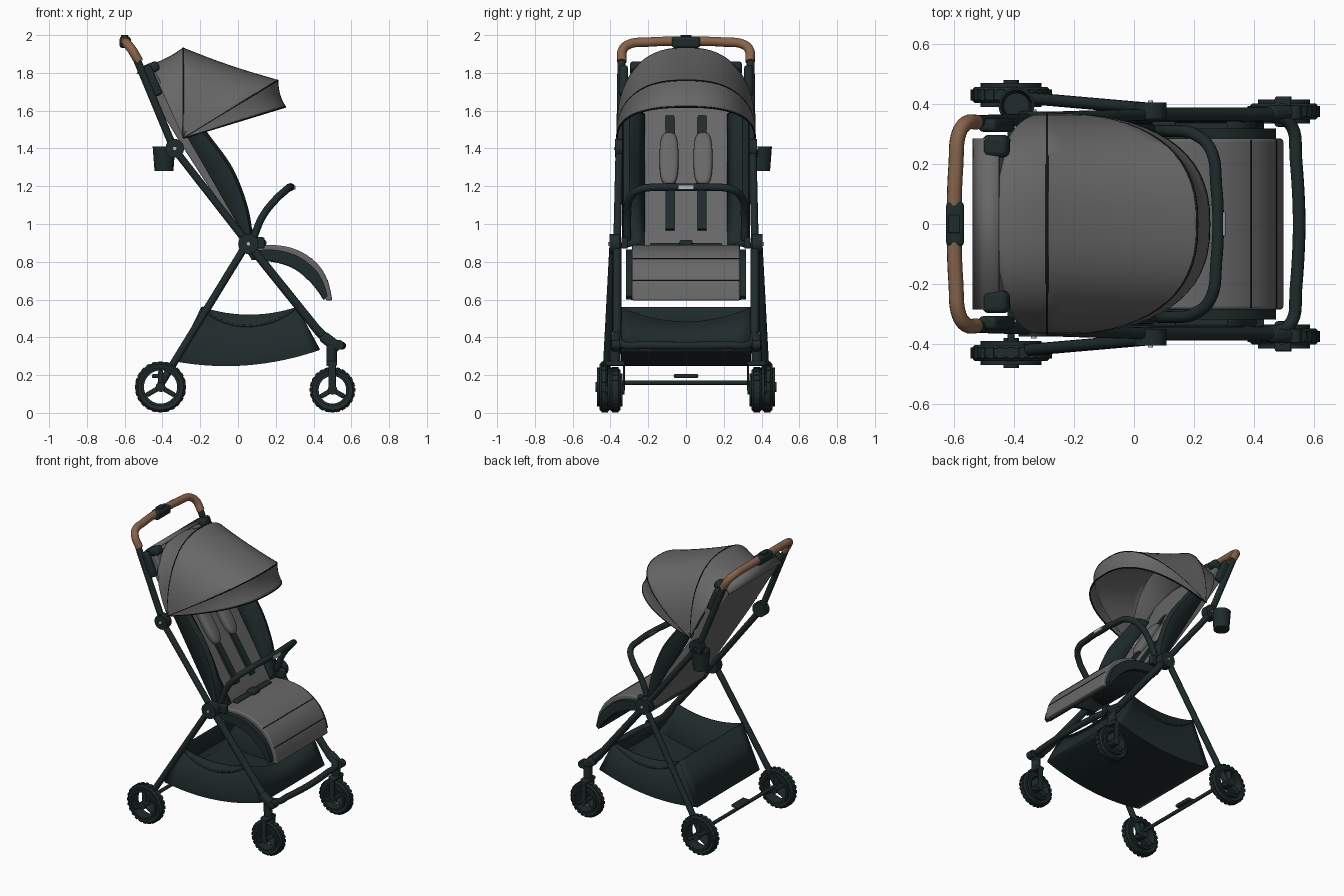
import bpy, bmesh, math
from mathutils import Matrix, Vector

if "Cube" in bpy.data.objects:
    bpy.data.objects.remove(bpy.data.objects["Cube"])


def material(name, rgb):
    m = bpy.data.materials.new(name)
    m.use_nodes = True
    m.diffuse_color = (*rgb, 1)
    m.node_tree.nodes["Principled BSDF"].inputs["Base Color"].default_value = (*rgb, 1)
    return m


DARK = material("dark green black", (0.014, 0.024, 0.024))
GREY = material("grey fabric", (0.138, 0.137, 0.136))
BROWN = material("brown leather", (0.245, 0.125, 0.07))
SILVER = material("light grey", (0.5, 0.5, 0.5))
BLACK = material("black piping", (0.006, 0.008, 0.008))
parts = []


def finish(ob, mat, mirror=False, thick=0, bevel=0):
    ob.data.materials.clear()
    ob.data.materials.append(mat)
    if thick:
        s = ob.modifiers.new("Thickness", "SOLIDIFY")
        s.thickness, s.offset = thick, 0
    if bevel:
        b = ob.modifiers.new("Bevel", "BEVEL")
        b.width, b.segments, b.limit_method = bevel, 3, "ANGLE"
    if mirror:
        ob.modifiers.new("Mirror", "MIRROR").use_axis = (False, True, False)
    parts.append(ob)
    return ob


def from_bmesh(name, bm, mat, **kw):
    bmesh.ops.recalc_face_normals(bm, faces=bm.faces)
    me = bpy.data.meshes.new(name)
    bm.to_mesh(me)
    bm.free()
    ob = bpy.data.objects.new(name, me)
    bpy.context.collection.objects.link(ob)
    return finish(ob, mat, **kw)


def tube(name, pts, r, mat=DARK, smooth=False, mirror=False):
    cu = bpy.data.curves.new(name, "CURVE")
    cu.dimensions, cu.bevel_depth, cu.bevel_resolution = "3D", r, 5
    cu.use_fill_caps, cu.resolution_u = True, 8
    sp = cu.splines.new("BEZIER")
    sp.bezier_points.add(len(pts) - 1)
    for bp, p in zip(sp.bezier_points, pts):
        bp.co = p
        bp.handle_left_type = bp.handle_right_type = "AUTO" if smooth else "VECTOR"
    ob = bpy.data.objects.new(name, cu)
    bpy.context.collection.objects.link(ob)
    bpy.ops.object.select_all(action="DESELECT")
    ob.select_set(True)
    bpy.context.view_layer.objects.active = ob
    bpy.ops.object.convert(target="MESH")
    return finish(bpy.context.view_layer.objects.active, mat, mirror=mirror)


def arch(pts):
    """Complete a half path (x, y, z) with its reflection across y = 0."""
    return pts + [(x, -y, z) for x, y, z in reversed(pts) if y > 0]


def loft(name, rows, mat, wrap=False, **kw):
    """Skin a grid of points; wrap closes it both ways, as a ring."""
    bm = bmesh.new()
    g = [[bm.verts.new(p) for p in row] for row in rows]
    n, m = len(g), len(g[0])
    for i in range(n if wrap else n - 1):
        for j in range(m if wrap else m - 1):
            a, b = (i + 1) % n, (j + 1) % m
            bm.faces.new((g[i][j], g[a][j], g[a][b], g[i][b]))
    return from_bmesh(name, bm, mat, **kw)


def prism(name, outline, y0, y1, mat, **kw):
    """Extrude a side outline (x, z) across y."""
    bm = bmesh.new()
    f = bm.faces.new([bm.verts.new((x, y0, z)) for x, z in outline])
    ext = bmesh.ops.extrude_face_region(bm, geom=[f])["geom"]
    bmesh.ops.translate(bm, vec=(0, y1 - y0, 0),
                        verts=[v for v in ext if isinstance(v, bmesh.types.BMVert)])
    return from_bmesh(name, bm, mat, **kw)


def box(name, c, size, mat=DARK, tilt=0, bevel=0.008, mirror=False):
    bm = bmesh.new()
    bmesh.ops.create_cube(bm, size=1, matrix=Matrix.Translation(c)
                          @ Matrix.Rotation(tilt, 4, "Y") @ Matrix.Diagonal((*size, 1)))
    return from_bmesh(name, bm, mat, bevel=bevel, mirror=mirror)


def ring(name, c, profile, seg=40):
    """Revolve a (radius, y) profile around the y axis."""
    rows = [[(c[0] + r * math.cos(a), c[1] + y, c[2] + r * math.sin(a)) for r, y in profile]
            for a in (i * math.tau / seg for i in range(seg))]
    return loft(name, rows, DARK, wrap=True, mirror=True)


def spline(pts, steps=6):
    """Catmull-Rom curve through 2D points."""
    p = [Vector(q) for q in [pts[0]] + pts + [pts[-1]]]
    out = []
    for i in range(1, len(p) - 2):
        a, b, c, d = p[i - 1:i + 3]
        for k in range(steps):
            t = k / steps
            out.append(0.5 * (2 * b + (c - a) * t + (2 * a - 5 * b + 4 * c - d) * t ** 2
                              + (3 * b - a - 3 * c + d) * t ** 3))
    return [tuple(q) for q in out + [p[-1]]]


# Wheels: tyre with shallow lugs, rim, three spokes and hub
for side, c, R in (("rear", (-0.41, 0.43, 0.137), 0.133), ("front", (0.5, 0.375, 0.122), 0.118)):
    ring(side + "_tyre", c, [(R - 0.036, -0.022), (R - 0.012, -0.027), (R, -0.014),
                             (R, 0.014), (R - 0.012, 0.027), (R - 0.036, 0.022)])
    q = R - 0.045
    ring(side + "_rim", c, [(q, -0.04), (q + 0.014, -0.04), (q + 0.014, 0.04), (q, 0.04)])
    tube(side + "_hub", [(c[0], c[1] - 0.05, c[2]), (c[0], c[1] + 0.05, c[2])], 0.026, mirror=True)
    for k in range(3):
        a = math.radians(90 + 120 * k)
        box(side + "_spoke", (c[0] + q / 2 * math.cos(a), c[1], c[2] + q / 2 * math.sin(a)),
            (q, 0.065, 0.026), tilt=-a, mirror=True)
    for k in range(24):
        a = math.tau * k / 24
        box(side + "_tread_lug", (c[0] + R * math.cos(a), c[1], c[2] + R * math.sin(a)),
            (0.006, 0.036, 0.02), tilt=-a, bevel=0, mirror=True)

# Frame: handle rails, crossed legs, front and rear bars
tube("upper_rail", [(-0.535, 0.342, 1.87), (-0.34, 0.348, 1.4)], 0.021, mirror=True)
tube("lower_rail", [(-0.34, 0.353, 1.4), (0.05, 0.365, 0.9)], 0.02, mirror=True)
tube("front_leg", [(0.05, 0.365, 0.9), (0.42, 0.365, 0.44), (0.5, 0.37, 0.365)], 0.023, mirror=True)
tube("rear_leg", [(0.05, 0.385, 0.9), (-0.41, 0.425, 0.15)], 0.02, mirror=True)
tube("rear_axle", [(-0.41, -0.4, 0.16), (-0.41, 0.4, 0.16)], 0.012)
box("brake_pedal", (-0.425, 0, 0.195), (0.06, 0.13, 0.022))
tube("front_crossbar", arch([(0.36, 0.36, 0.51), (0.455, 0.36, 0.4), (0.52, 0.335, 0.362), (0.54, 0.22, 0.358)]),
     0.021, smooth=True)
box("front_leg_knee", (0.49, 0.372, 0.375), (0.12, 0.05, 0.06), tilt=0.65, bevel=0.02, mirror=True)
tube("front_leg_knob", [(0.535, 0.35, 0.36), (0.535, 0.395, 0.36)], 0.026, mirror=True)
tube("front_fork_stem", [(0.495, 0.375, 0.36), (0.497, 0.375, 0.25)], 0.028, mirror=True)
for y in (0.329, 0.421):
    box("front_fork_blade", (0.498, y, 0.19), (0.04, 0.01, 0.15), mirror=True, bevel=0.004)
box("front_fork_crown", (0.497, 0.375, 0.262), (0.055, 0.1, 0.025), mirror=True)
tube("middle_hub", [(0.055, 0.35, 0.895), (0.055, 0.405, 0.895)], 0.054, mirror=True)
tube("upper_joint", [(-0.335, 0.325, 1.4), (-0.335, 0.375, 1.4)], 0.05, mirror=True)
tube("middle_hub_pin", [(0.055, 0.4, 0.895), (0.055, 0.412, 0.895)], 0.009, SILVER, mirror=True)
tube("upper_joint_pin", [(-0.335, 0.37, 1.4), (-0.335, 0.382, 1.4)], 0.009, SILVER, mirror=True)
box("rail_clamp", (-0.46, 0.33, 1.755), (0.065, 0.045, 0.17), tilt=-0.4, bevel=0.015, mirror=True)
box("canopy_clip", (-0.46, 0.26, 1.825), (0.09, 0.075, 0.055), tilt=-0.4, bevel=0.02, mirror=True)

# Handle: leather grip with central button
tube("handle_grip", arch([(-0.525, 0.34, 1.86), (-0.56, 0.336, 1.92), (-0.583, 0.305, 1.95),
                          (-0.594, 0.2, 1.963), (-0.6, 0, 1.967)]), 0.025, BROWN, smooth=True)
box("handle_centre", (-0.597, 0, 1.962), (0.06, 0.15, 0.06), bevel=0.015)
box("handle_button", (-0.6, 0, 1.99), (0.04, 0.06, 0.02), bevel=0.004)

# Bumper bar
tube("bumper_bar", arch([(0.08, 0.31, 0.92), (0.13, 0.31, 1.04), (0.2, 0.3, 1.13), (0.255, 0.25, 1.18),
                         (0.275, 0.12, 1.195), (0.28, 0, 1.195)]), 0.02, smooth=True)
box("bumper_label", (0.283, 0, 1.193), (0.044, 0.08, 0.022), SILVER, bevel=0.003)
box("bumper_socket", (0.1, 0.325, 0.9), (0.08, 0.035, 0.06), mirror=True)

# Basket: hammock with sagging sides, and two end panels
rows = []
for i in range(17):
    t = i / 16
    s = 4 * t * (1 - t)
    top, low = (-0.19 + 0.5 * t, 0.56 - 0.04 * s), (-0.33 + 0.76 * t, 0.275 + 0.06 * t - 0.05 * s)
    rows.append([(top[0], 0.35, top[1]), (low[0], 0.34, low[1]),
                 (low[0], -0.34, low[1]), (top[0], -0.35, top[1])])
loft("basket_body", rows, DARK, thick=0.008)
for name, r, sag in (("basket_back", rows[0], 0), ("basket_front", rows[-1], 0.35)):
    edge = []
    for i in range(13):
        t = i / 12
        a, b = Vector(r[0]).lerp(Vector(r[3]), t), Vector(r[1]).lerp(Vector(r[2]), t)
        edge.append([a.lerp(b, sag * 4 * t * (1 - t)), b])
    loft(name, edge, DARK, thick=0.008)
hem = [Vector(r[0]).lerp(Vector(r[1]), 0.9 * i / 16 * (1 - i / 16)) + Vector((0, 0.004, 0))
       for i, r in enumerate(rows)]
tube("basket_hem", hem, 0.006, mirror=True)

# Seat: curved cushion, dark shell and side skirts
top = spline([(0.06, 0.88), (0.2, 0.888), (0.32, 0.86), (0.42, 0.79), (0.475, 0.7), (0.5, 0.595)])
under = spline([(0.06, 0.83), (0.2, 0.84), (0.3, 0.815), (0.39, 0.75), (0.44, 0.68), (0.465, 0.595)])
shell = spline([(0.07, 0.815), (0.2, 0.8), (0.3, 0.765), (0.38, 0.7), (0.43, 0.64), (0.455, 0.6)])
prism("seat_cushion", top + under[::-1], -0.285, 0.285, GREY, bevel=0.012)
prism("seat_skirt", [(x - 0.017, z - 0.024) for x, z in top[:-3]] + shell[::-1], 0.275, 0.318, DARK, mirror=True)
loft("seat_shell", [[(x, y, z) for x, z in shell] for y in (-0.29, 0.29)], DARK, thick=0.008)
for k in (16, 24):
    tube("seat_seam", [(top[k][0], -0.28, top[k][1]), (top[k][0], 0.28, top[k][1])], 0.0025, BLACK)

# Backrest: grey panel, dark side wings, harness
line = [(-0.53, 1.8), (-0.3, 1.42), (0.03, 0.91), (0.06, 0.84)]
prism("backrest_panel", line + [(0.09, 0.87), (0.07, 0.93), (-0.25, 1.43), (-0.45, 1.83)],
      -0.285, 0.285, GREY, bevel=0.008)
outer = spline([(-0.27, 1.62), (-0.15, 1.46), (-0.03, 1.29), (0.05, 1.08), (0.08, 0.88)])
n = len(outer) - 1
wing = []
for i, (x, z) in enumerate(outer):
    t = i / n
    f, b = (-0.33 + 0.41 * t, 1.57 - 0.69 * t), (-0.325 + 0.385 * t, 1.56 - 0.67 * t)
    wing.append([(f[0] + 0.02, 0.22, f[1] + 0.01), ((f[0] + x) / 2 + 0.02, 0.26, (f[1] + z) / 2 + 0.01),
                 (x, 0.3, z), (x - 0.01, 0.328, z - 0.01), (b[0], 0.335, b[1])])
loft("backrest_wing", wing, DARK, thick=0.01, mirror=True)
box("harness_strap", (-0.145, 0.085, 1.28), (0.02, 0.048, 0.74), tilt=-0.57, bevel=0.004, mirror=True)
bm = bmesh.new()
bmesh.ops.create_uvsphere(bm, u_segments=24, v_segments=16, radius=1)
for v in bm.verts:
    v.co = [math.copysign(abs(k) ** 0.65, k) for k in v.co]
bmesh.ops.transform(bm, verts=bm.verts, matrix=Matrix.Translation((-0.18, 0.09, 1.345))
                    @ Matrix.Rotation(-0.57, 4, "Y") @ Matrix.Diagonal((0.03, 0.05, 0.162, 1)))
from_bmesh("shoulder_pad", bm, GREY, mirror=True)
box("waist_belt", (0.11, 0, 0.89), (0.04, 0.38, 0.02))
box("harness_buckle", (0.12, 0, 0.9), (0.06, 0.07, 0.03), bevel=0.01)

# Canopy: fabric stretched over four hinged ribs
pivot = Vector((-0.29, 1.455))
ribs = [Vector(p) for p in ((-0.465, 1.84), (-0.29, 1.93), (0.21, 1.76), (0.25, 1.62))]


def rib(tip):
    row = []
    for i in range(33):
        a = math.pi * i / 32
        c, s = math.cos(a), max(math.sin(a), 0)
        p = pivot + (tip - pivot) * s ** 0.81
        row.append((p.x, math.copysign(0.365 * abs(c) ** 0.81, c), p.y))
    return row


rows = []
for a, b in zip(ribs, ribs[1:]):
    for k in range(8):
        t = k / 8
        tip = a.lerp(b, t)
        rows.append(rib(pivot + (tip - pivot) * (1 - 0.08 * t * (1 - t))))
loft("canopy_fabric", rows + [rib(ribs[-1])], GREY, thick=0.008)
for tip in ribs[1:]:
    tube("canopy_piping", rib(tip), 0.0048, BLACK)
loft("canopy_back_flap", [[(-0.45, y, 1.845), (-0.505, y, 1.83), (-0.535, y, 1.795)] for y in (-0.285, 0.285)],
     GREY, thick=0.008)

# Cup holder on the left rail: open tapered cup
bm = bmesh.new()
prof = [bm.verts.new((r, 0, z)) for r, z in
        [(0, 1.28), (0.05, 1.28), (0.06, 1.41), (0.052, 1.41), (0.042, 1.29), (0, 1.29)]]
edges = [bm.edges.new(e) for e in zip(prof, prof[1:])]
bmesh.ops.spin(bm, geom=prof + edges, cent=(0, 0, 0), axis=(0, 0, 1), angle=math.tau, steps=28)
bmesh.ops.remove_doubles(bm, verts=bm.verts, dist=0.0001)
bmesh.ops.translate(bm, verts=bm.verts, vec=(-0.392, 0.395, 0))
from_bmesh("cup_holder", bm, DARK)
box("cup_bracket", (-0.35, 0.365, 1.38), (0.05, 0.03, 0.04))

# Smooth shading with sharp edges kept
bpy.ops.object.select_all(action="DESELECT")
for ob in parts:
    ob.select_set(True)
bpy.context.view_layer.objects.active = parts[0]
bpy.ops.object.shade_smooth_by_angle(angle=math.radians(40))
